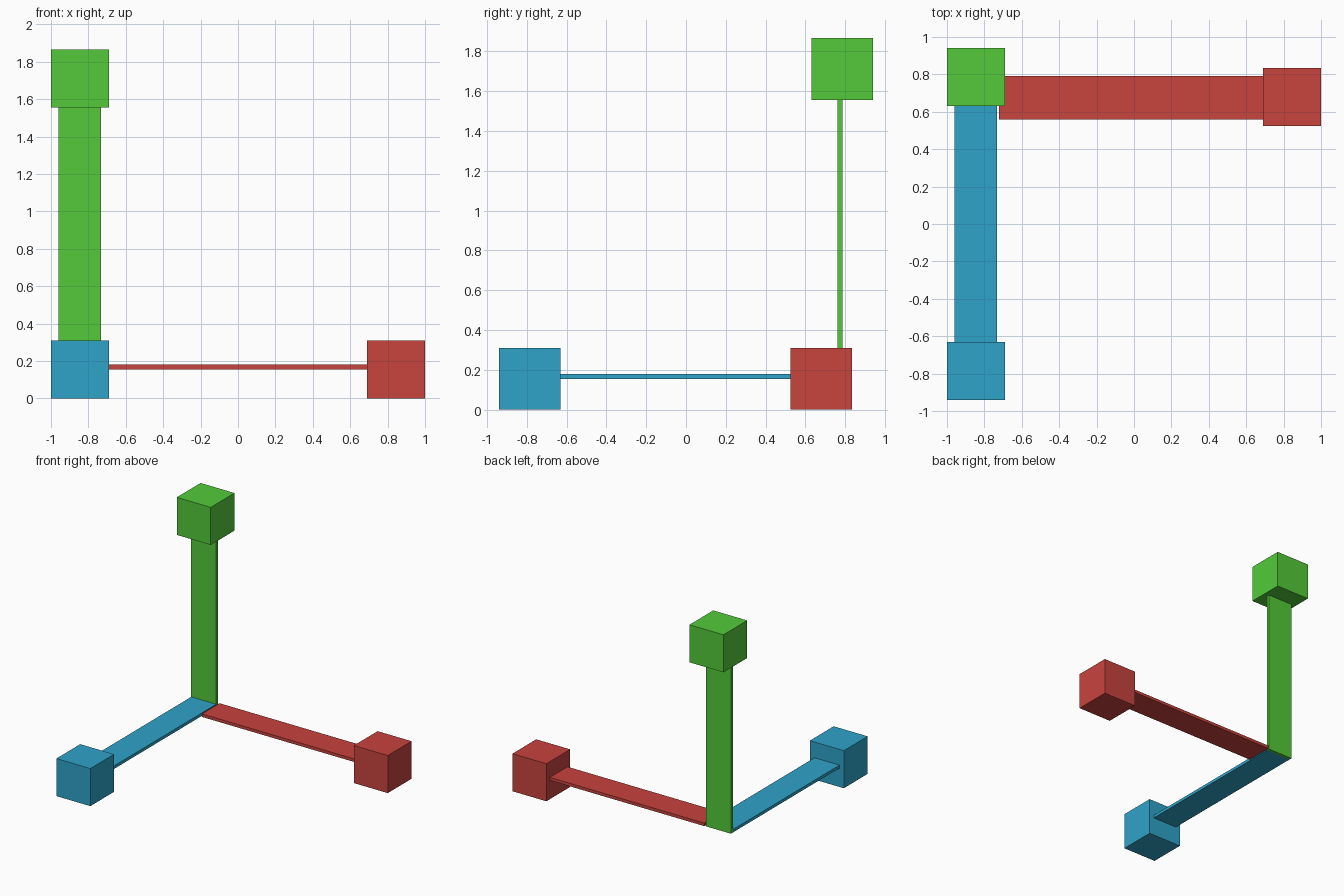
import bpy
from mathutils import Vector

if "Cube" in bpy.data.objects:
    bpy.data.objects.remove(bpy.data.objects["Cube"])


def material(name, rgb):
    mat = bpy.data.materials.new(name)
    mat.diffuse_color = (*rgb, 1.0)
    mat.use_nodes = True
    mat.node_tree.nodes["Principled BSDF"].inputs["Base Color"].default_value = mat.diffuse_color
    return mat


def box(name, lo, hi, mat):
    """Axis-aligned box between two opposite corners."""
    lo, hi = Vector(lo), Vector(hi)
    bpy.ops.mesh.primitive_cube_add(size=1, location=(lo + hi) / 2)
    obj = bpy.context.object
    obj.name = name
    obj.scale = hi - lo
    bpy.ops.object.transform_apply(location=False, rotation=False, scale=True)
    obj.data.materials.append(mat)
    return obj


def end_cube(name, corner, mat, size=0.31):
    return box(name, corner, [c + size for c in corner], mat)


red = material("red", (0.58, 0.056, 0.048))
green = material("green", (0.087, 0.59, 0.042))
blue = material("blue", (0.028, 0.366, 0.584))

# Thin flat strips meeting at the back left corner
box("red_bar", (-0.722, 0.56, 0.155), (0.70, 0.79, 0.18), red)
box("blue_bar", (-0.96, -0.64, 0.155), (-0.732, 0.761, 0.18), blue)
box("green_bar", (-0.96, 0.761, 0.155), (-0.732, 0.786, 1.565), green)

# Cubes at the far end of each strip
end_cube("red_end_cube", (0.69, 0.525, 0.0), red)
end_cube("blue_end_cube", (-1.0, -0.94, 0.0), blue)
end_cube("green_end_cube", (-1.0, 0.63, 1.556), green)
